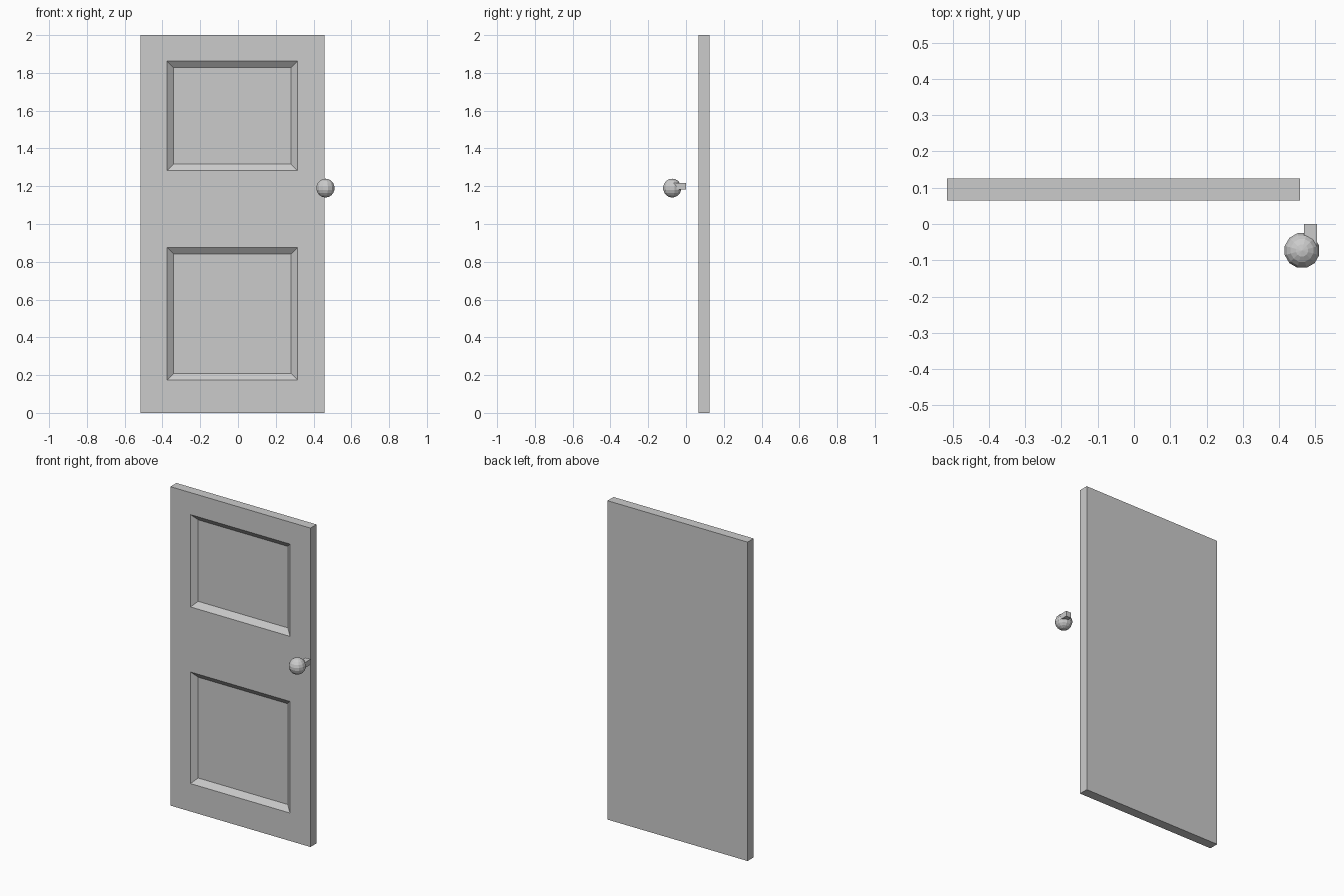
import bpy, bmesh, math
from mathutils import Vector, Matrix

if "Cube" in bpy.data.objects:
    bpy.data.objects.remove(bpy.data.objects["Cube"])


def new_object(name, bm):
    bmesh.ops.recalc_face_normals(bm, faces=bm.faces)
    mesh = bpy.data.meshes.new(name)
    bm.to_mesh(mesh)
    bm.free()
    obj = bpy.data.objects.new(name, mesh)
    bpy.context.collection.objects.link(obj)
    return obj


def box_bmesh(lo, hi):
    lo, hi = Vector(lo), Vector(hi)
    bm = bmesh.new()
    mat = Matrix.Translation((lo + hi) / 2) @ Matrix.Diagonal((*(hi - lo), 1))
    bmesh.ops.create_cube(bm, size=1, matrix=mat)
    return bm


# Door slab with two sunken, bevelled panels on the front
PANEL_X = (-0.375, 0.315)
PANEL_Z = ((0.175, 0.875), (1.283, 1.862))
FRONT = 0.065
bm = box_bmesh((-0.515, FRONT, 0), (0.457, 0.125, 2))
cuts = [((x, 0, 0), (1, 0, 0)) for x in PANEL_X]
cuts += [((0, 0, z), (0, 0, 1)) for pair in PANEL_Z for z in pair]
for co, no in cuts:
    bmesh.ops.bisect_plane(bm, geom=bm.verts[:] + bm.edges[:] + bm.faces[:],
                           plane_co=co, plane_no=no)
bm.normal_update()
panels = []
for f in bm.faces:
    c = f.calc_center_median()
    if (f.normal.y < -0.9 and PANEL_X[0] < c.x < PANEL_X[1]
            and any(a < c.z < b for a, b in PANEL_Z)):
        panels.append(f)
bmesh.ops.inset_individual(bm, faces=panels, thickness=0.048, depth=-0.027)
bmesh.ops.dissolve_limit(bm, angle_limit=math.radians(1),
                         verts=bm.verts[:], edges=bm.edges[:])
bmesh.ops.triangulate(bm, faces=[f for f in bm.faces if len(f.verts) > 4])
new_object("door_slab", bm)

# Faceted ball knob
bm = bmesh.new()
bmesh.ops.create_uvsphere(
    bm, u_segments=12, v_segments=9, radius=0.05,
    matrix=Matrix.Translation((0.463, -0.073, 1.19)) @ Matrix.Rotation(math.radians(15), 4, 'Z'))
new_object("door_knob", bm)

# Square stem behind the knob
new_object("knob_stem", box_bmesh((0.469, -0.065, 1.182), (0.505, 0, 1.216)))
